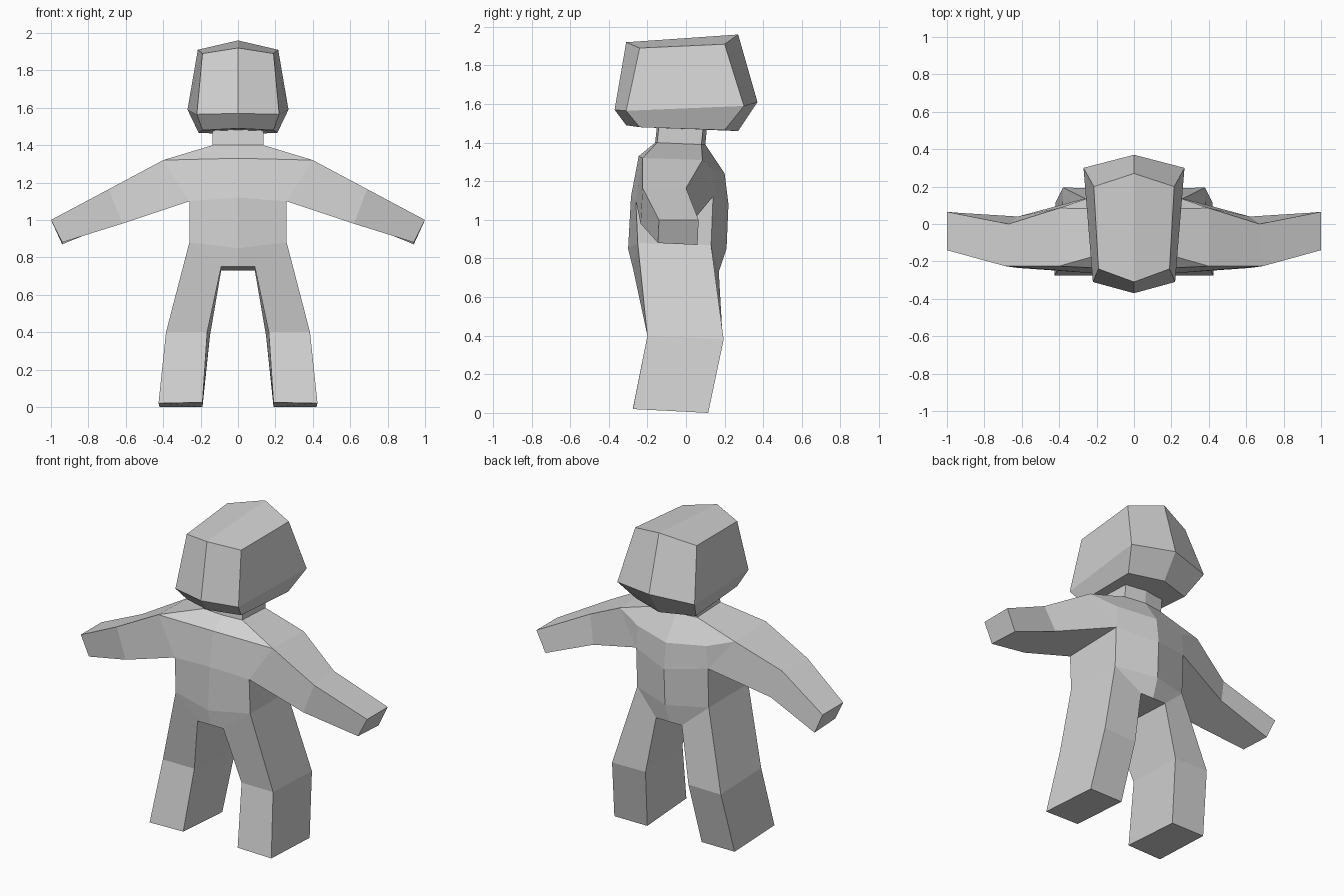
import bpy
import bmesh

cube = bpy.data.objects.get("Cube")
if cube:
    bpy.data.objects.remove(cube, do_unlink=True)

clay = bpy.data.materials.new("plain_grey")
clay.use_nodes = True
grey = (0.65, 0.65, 0.65, 1.0)
clay.diffuse_color = grey
clay.node_tree.nodes["Principled BSDF"].inputs["Base Color"].default_value = grey


def mirrored_part(name, points, faces):
    """Build the left half of a part and mirror it across x = 0."""
    bm = bmesh.new()
    verts = [bm.verts.new(p) for p in points]
    for face in faces:
        bm.faces.new([verts[i] for i in face])
    bmesh.ops.recalc_face_normals(bm, faces=bm.faces[:])
    mesh = bpy.data.meshes.new(name)
    bm.to_mesh(mesh)
    bm.free()
    mesh.materials.append(clay)
    obj = bpy.data.objects.new(name, mesh)
    bpy.context.collection.objects.link(obj)
    mirror = obj.modifiers.new("mirror", 'MIRROR')
    mirror.use_axis[0] = True
    mirror.use_clip = True
    return obj


def loft(name, rings, closed, cap_start=False, cap_end=False):
    """Skin four-point rings; open rings run from back centre to front centre."""
    size = len(rings[0])
    points = [p for ring in rings for p in ring]
    faces = []
    for level in range(len(rings) - 1):
        base = level * size
        for i in range(size if closed else size - 1):
            j = (i + 1) % size
            faces.append((base + i, base + j, base + size + j, base + size + i))
    if cap_start:
        faces.append(tuple(range(size)))
    if cap_end:
        faces.append(tuple(range(len(points) - size, len(points))))
    return mirrored_part(name, points, faces)


# Named torso corners on the left half
torso = {
    "neck_back": (0, 0.10, 1.39),
    "neck_side_back": (0.135, 0.08, 1.39),
    "neck_side_front": (0.135, -0.15, 1.4),
    "neck_front": (0, -0.16, 1.4),
    "shoulder_back": (0.4, 0.085, 1.31),
    "shoulder_front": (0.4, -0.225, 1.32),
    "chest": (0, -0.245, 1.33),
    "belly": (0, -0.285, 1.12),
    "waist_front": (0, -0.3, 0.85),
    "armpit_front": (0.26, -0.26, 1.1),
    "armpit_back": (0.25, 0.14, 1.12),
    "blade": (0.24, 0.14, 1.26),
    "spine_top": (0, 0.2, 1.24),
    "spine_mid": (0, 0.22, 1.08),
    "spine_low": (0, 0.21, 0.85),
    "hip_front": (0.26, -0.25, 0.88),
    "hip_back": (0.25, 0.13, 0.87),
    "crotch_front": (0.09, -0.275, 0.75),
    "crotch_back": (0.09, 0.17, 0.73),
    "seam_front": (0, -0.275, 0.75),
    "seam_back": (0, 0.17, 0.73),
}
panels = [
    # Shoulders and upper chest
    "neck_side_back neck_side_front shoulder_front shoulder_back",
    "neck_front neck_side_front shoulder_front chest",
    # Front
    "chest shoulder_front armpit_front belly",
    "belly armpit_front hip_front waist_front",
    "waist_front hip_front crotch_front seam_front",
    # Back
    "neck_back neck_side_back shoulder_back blade spine_top",
    "shoulder_back blade armpit_back",
    "spine_top blade armpit_back spine_mid",
    "spine_mid armpit_back hip_back spine_low",
    "spine_low hip_back crotch_back seam_back",
    # Flank and underside
    "armpit_front armpit_back hip_back hip_front",
    "seam_front crotch_front crotch_back seam_back",
]
names = list(torso)
mirrored_part("torso", list(torso.values()),
              [[names.index(n) for n in panel.split()] for panel in panels])


def corners(text):
    return [torso[n] for n in text.split()]


# Arms: shoulder, elbow, hand
loft("arms", [
    corners("shoulder_front shoulder_back armpit_back armpit_front"),
    [(0.69, -0.225, 1.165), (0.67, 0, 1.165), (0.62, 0.04, 1.0), (0.62, -0.235, 0.98)],
    [(1, -0.14, 1), (1, 0.065, 1), (0.94, 0.06, 0.87), (0.94, -0.145, 0.88)],
], closed=True, cap_end=True)

# Legs: hip, knee, foot
loft("legs", [
    corners("hip_front hip_back crotch_back crotch_front"),
    [(0.385, -0.2, 0.4), (0.38, 0.195, 0.38), (0.15, 0.19, 0.38), (0.165, -0.2, 0.4)],
    [(0.425, -0.275, 0.02), (0.42, 0.115, 0), (0.19, 0.115, 0), (0.19, -0.275, 0.025)],
], closed=True, cap_end=True)

# Neck, running up into the head
neck_base = corners("neck_back neck_side_back neck_side_front neck_front")
neck_top = [(x, y + 0.01, 1.49) for x, y, z in neck_base]
loft("neck", [neck_base, neck_top], closed=False)

# Head: chin, cheek and crown outlines
loft("head", [
    [(0, 0.27, 1.46), (0.21, 0.2, 1.465), (0.19, -0.24, 1.48), (0, -0.31, 1.49)],
    [(0, 0.37, 1.61), (0.27, 0.3, 1.59), (0.22, -0.31, 1.565), (0, -0.37, 1.57)],
    [(0, 0.27, 1.96), (0.215, 0.2, 1.91), (0.19, -0.24, 1.89), (0, -0.31, 1.92)],
], closed=False, cap_start=True, cap_end=True)
